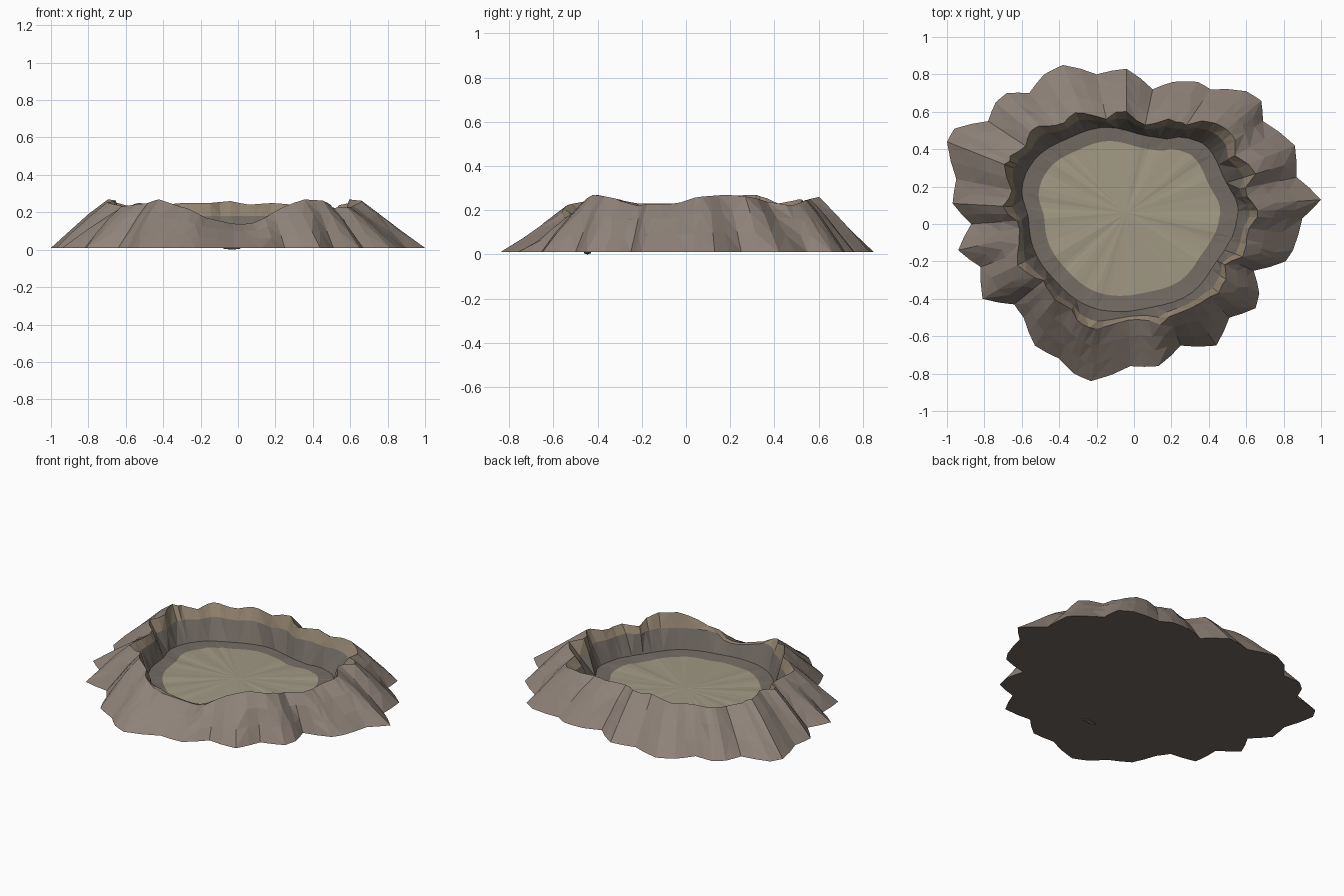
import bpy, math, random

if "Cube" in bpy.data.objects:
    bpy.data.objects.remove(bpy.data.objects["Cube"])

random.seed(4)
CX, CY = -0.04, 0.06
BASE_Z, FLOOR_Z = 0.01, 0.055

# Jagged outline where the crater meets the ground (x, y)
BASE = [(-.38, .85), (-.20, .80), (-.04, .83), (.10, .72), (.21, .76), (.34, .76), (.41, .72),
        (.60, .71), (.68, .66), (.69, .55), (.86, .42), (.87, .25), (1.0, .13), (.90, .03),
        (.85, -.14), (.81, -.20), (.64, -.25), (.67, -.37), (.65, -.45), (.51, -.50),
        (.44, -.65), (.25, -.65), (.13, -.76), (-.02, -.76), (-.23, -.84), (-.32, -.80),
        (-.40, -.72), (-.53, -.65), (-.59, -.50), (-.64, -.43), (-.81, -.40), (-.82, -.23),
        (-.94, -.14), (-.87, 0), (-.97, .11), (-.95, .24), (-1.0, .44), (-.96, .51),
        (-.78, .55), (-.74, .65), (-.68, .70), (-.56, .70), (-.48, .80)]
# Crest of the rim, dipping into a notch at the front (x, y, z)
CREST = [(-.29, .60, .25), (-.15, .57, .25), (-.04, .60, .26), (.05, .52, .24), (.19, .56, .25),
         (.30, .53, .24), (.42, .55, .25), (.53, .48, .22), (.55, .36, .24), (.66, .30, .26),
         (.59, .18, .27), (.67, .05, .26), (.59, -.05, .225), (.59, -.16, .23), (.48, -.22, .22),
         (.48, -.35, .26), (.36, -.42, .27), (.26, -.46, .24), (.14, -.53, .17),
         (.06, -.50, .135), (-.04, -.51, .14), (-.17, -.56, .17), (-.26, -.54, .22),
         (-.34, -.46, .24), (-.43, -.41, .27), (-.48, -.31, .25), (-.62, -.21, .23),
         (-.61, 0, .23), (-.70, .07, .25), (-.64, .19, .265), (-.70, .32, .27),
         (-.57, .41, .23), (-.54, .52, .25), (-.40, .53, .24)]
# Rounded foot of the inner wall (x, y)
FOOT = [(-.16, .52), (.03, .47), (.17, .45), (.33, .46), (.43, .37), (.47, .24), (.56, .11),
        (.54, -.03), (.43, -.21), (.30, -.38), (.09, -.44), (-.18, -.46), (-.32, -.40),
        (-.40, -.32), (-.54, -.13), (-.56, .05), (-.61, .19), (-.53, .35), (-.34, .46)]


def polar(points):
    """Points as sorted (angle, radius, height) about the crater centre."""
    return sorted((math.atan2(p[1] - CY, p[0] - CX), math.hypot(p[0] - CX, p[1] - CY),
                   p[2] if len(p) > 2 else 0) for p in points)


def sample(table, a):
    """Linear periodic lookup of radius and height."""
    t = 2 * math.pi
    ext = [(table[-1][0] - t, *table[-1][1:])] + table + [(table[0][0] + t, *table[0][1:])]
    for p, q in zip(ext, ext[1:]):
        if p[0] <= a <= q[0]:
            f = (a - p[0]) / (q[0] - p[0])
            return p[1] + f * (q[1] - p[1]), p[2] + f * (q[2] - p[2])
    return ext[-1][1:]


def smooth(v):
    n = len(v)
    return [(v[i - 1] + 2 * v[i] + v[(i + 1) % n]) / 4 for i in range(n)]


def material(name, rgb):
    m = bpy.data.materials.new(name)
    m.diffuse_color = (*rgb, 1)
    m.use_nodes = True
    m.node_tree.nodes["Principled BSDF"].inputs["Base Color"].default_value = m.diffuse_color
    return m


def build(name, rings, mats, bands, cap=None, tip=None):
    """Stitch rings (outside to inside); optional bottom cap and centre fan."""
    n = len(rings[0])
    verts = [v for r in rings for v in r]
    faces, idx = [], []
    for k in range(len(rings) - 1):
        for i in range(n):
            j = (i + 1) % n
            a, b, c, d = k * n + i, k * n + j, (k + 1) * n + j, (k + 1) * n + i
            faces += [(a, b, c), (a, c, d)] if i % 2 else [(a, b, d), (b, c, d)]
            idx += [bands[k]] * 2
    if tip:
        verts.append(tip)
        o = (len(rings) - 1) * n
        faces += [(o + i, o + (i + 1) % n, len(verts) - 1) for i in range(n)]
        idx += [0] * n
    if cap is not None:
        faces.append(tuple(range(n - 1, -1, -1)))
        idx.append(cap)
    me = bpy.data.meshes.new(name)
    me.from_pydata(verts, [], faces)
    for m in mats:
        me.materials.append(m)
    me.polygons.foreach_set("material_index", idx)
    ob = bpy.data.objects.new(name, me)
    bpy.context.collection.objects.link(ob)
    return ob


# Shared angles: every base corner plus a midpoint
base, crest, foot = polar(BASE), polar(CREST), polar(FOOT)
angles = []
for i, p in enumerate(base):
    nxt = base[(i + 1) % len(base)][0] + (2 * math.pi if i == len(base) - 1 else 0)
    angles += [p[0], (p[0] + nxt) / 2]
angles = sorted((a + math.pi) % (2 * math.pi) - math.pi for a in angles)
rb = [sample(base, a)[0] for a in angles]
cr = [sample(crest, a) for a in angles]
rf = smooth(smooth([sample(foot, a)[0] for a in angles]))


def ring(radii, heights):
    return [(CX + r * math.cos(a), CY + r * math.sin(a), z)
            for a, r, z in zip(angles, radii, heights)]


N = len(angles)
wobble = [random.uniform(-.012, .012) for a in angles]
rc = [max(c[0] + w, f + .03) for c, f, w in zip(cr, rf, wobble)]
zc = [c[1] for c in cr]


def slope(f, bulge):
    """Ring part way up the outer flank; the shared wobble keeps ridges radial."""
    r = [b + (c - b) * f + bulge + random.uniform(-.004, .004) for b, c in zip(rb, rc)]
    return ring(r, [BASE_Z + (z - BASE_Z) * f for z in zc])


rock = material("rock", (.275, .225, .19))
upper = material("pale_wall", (.28, .22, .155))
wall = material("grey_wall", (.17, .148, .125))
dark = material("underside", (.17, .14, .12))
silt = material("floor", (.36, .32, .235))

# Rim: flank, pale upper wall, grey lower wall, bench
ledge_r = [c + (f - c) * .4 for c, f in zip(rc, rf)]
ledge_z = [min(.18, z - .006) for z in zc]
floor_z = smooth([FLOOR_Z + random.uniform(-.006, .006) for a in angles])
shore = ring([r * .84 for r in rf], floor_z)
build("crater_rim",
      [ring(rb, [BASE_Z] * N), slope(.35, .006), slope(.7, .01), ring(rc, zc),
       ring(ledge_r, ledge_z), ring(rf, [FLOOR_Z + .005] * N), shore],
      [rock, upper, wall, dark], [0, 0, 0, 1, 2, 2], cap=3)

# Floor: shallow fan around the centre
build("crater_floor", [shore], [silt], [], tip=(CX, CY, FLOOR_Z + .01))

# Small stone poking out below the base
bpy.ops.mesh.primitive_ico_sphere_add(subdivisions=1, radius=1, location=(-.03, -.445, .009))
stone = bpy.context.object
stone.name = "underside_stone"
stone.scale = (.055, .018, .009)
stone.data.materials.append(dark)
